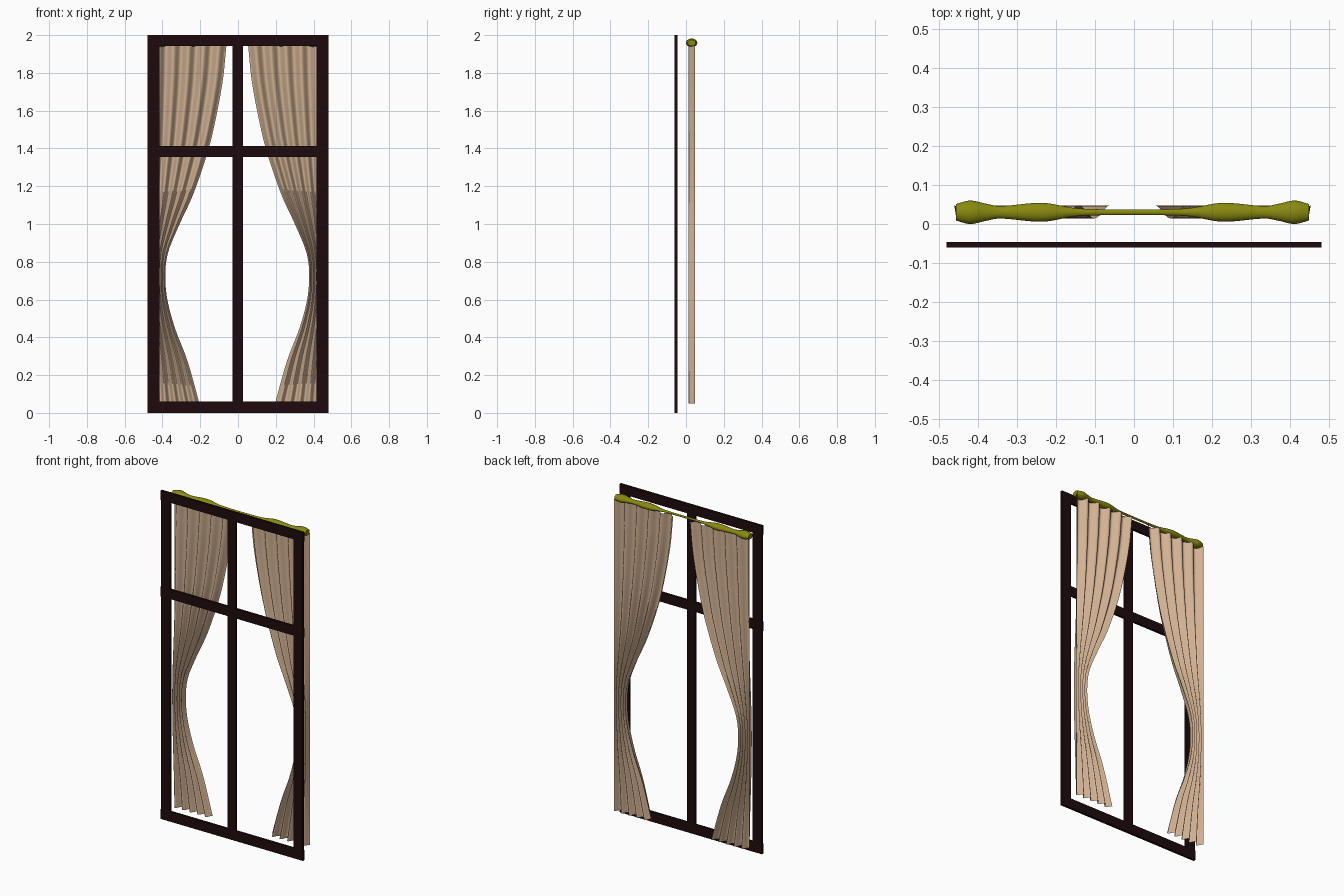
import bpy, bmesh, math

cube = bpy.data.objects.get("Cube")
if cube:
    bpy.data.objects.remove(cube, do_unlink=True)


def material(name, rgb):
    m = bpy.data.materials.new(name)
    m.use_nodes = True
    m.diffuse_color = (*rgb, 1)
    bsdf = m.node_tree.nodes["Principled BSDF"]
    bsdf.inputs["Base Color"].default_value = (*rgb, 1)
    bsdf.inputs["Roughness"].default_value = 0.8
    return m


dark_wood = material("dark wood", (0.013, 0.003, 0.004))
beige_cloth = material("beige cloth", (0.64, 0.44, 0.29))
olive = material("olive", (0.25, 0.25, 0.005))


def make_object(name, bm, mat, smooth=False):
    mesh = bpy.data.meshes.new(name)
    bm.to_mesh(mesh)
    bm.free()
    mesh.materials.append(mat)
    obj = bpy.data.objects.new(name, mesh)
    bpy.context.collection.objects.link(obj)
    if smooth:
        bpy.ops.object.select_all(action='DESELECT')
        obj.select_set(True)
        bpy.context.view_layer.objects.active = obj
        bpy.ops.object.shade_smooth_by_angle(angle=math.radians(50))
    return obj


def bar(name, x0, x1, z0, z1, y0=-0.06, y1=-0.046):
    bm = bmesh.new()
    bmesh.ops.create_cube(bm, size=1)
    for v in bm.verts:
        v.co.x = x1 if v.co.x > 0 else x0
        v.co.y = y1 if v.co.y > 0 else y0
        v.co.z = z1 if v.co.z > 0 else z0
    return make_object(name, bm, dark_wood)


def smooth_curve(points, t):
    """Smooth interpolation through (position, value) points."""
    i = 0
    while i < len(points) - 2 and t > points[i + 1][0]:
        i += 1

    def slope(k):
        a, b = points[max(k - 1, 0)], points[min(k + 1, len(points) - 1)]
        return (b[1] - a[1]) / (b[0] - a[0])

    (p, a), (q, b) = points[i], points[i + 1]
    w = q - p
    u = (t - p) / w
    return ((2*u**3 - 3*u**2 + 1) * a + (u**3 - 2*u**2 + u) * w * slope(i)
            + (3*u**2 - 2*u**3) * b + (u**3 - u**2) * w * slope(i + 1))


def grid_faces(bm, rows, closed=False):
    for r0, r1 in zip(rows, rows[1:]):
        n = len(r0)
        for j in range(n if closed else n - 1):
            k = (j + 1) % n
            bm.faces.new((r0[j], r0[k], r1[k], r1[j]))


# Window frame
bar("left_stile", 0.415, 0.478, 0.01, 1.99)
bar("right_stile", -0.478, -0.415, 0.01, 1.99)
bar("centre_mullion", -0.03, 0.027, 0.03, 1.97)
bar("top_rail", -0.48, 0.48, 1.943, 2.0)
bar("bottom_rail", -0.48, 0.48, 0.0, 0.06)
bar("transom", -0.48, 0.48, 1.356, 1.414)

# Curtains: pleated sheets whose inner edge is gathered towards the side
inner_edge = [(0.05, 0.2), (0.28, 0.265), (0.45, 0.33), (0.6, 0.37),
              (0.73, 0.381), (0.85, 0.366), (1.0, 0.305), (1.15, 0.236),
              (1.36, 0.163), (1.5, 0.126), (1.75, 0.078), (1.95, 0.057)]
OUTER, CENTRE, PLEATS = 0.457, -0.004, 5


def curtain(name, side):
    bm = bmesh.new()
    rows = []
    steps, across = 60, PLEATS * 16
    for i in range(steps + 1):
        z = 0.05 + 1.9 * i / steps
        inner = smooth_curve(inner_edge, z)
        row = []
        for j in range(across + 1):
            u = j / across
            x = CENTRE + side * (OUTER + (inner - OUTER) * u)
            y = 0.031 + 0.0165 * math.cos(2 * math.pi * PLEATS * u)
            row.append(bm.verts.new((x, y, z)))
        rows.append(row)
    grid_faces(bm, rows)
    make_object(name, bm, beige_cloth, smooth=True)


curtain("left_curtain", 1)
curtain("right_curtain", -1)

# Curtain rod: turned profile, slightly flattened in height
rod_profile = [(0, 0.007), (0.1, 0.008), (0.15, 0.011), (0.23, 0.024),
               (0.34, 0.016), (0.375, 0.022), (0.415, 0.03), (0.452, 0.021)]
bm = bmesh.new()
rings = []
for i in range(-56, 57):
    x = 0.452 * i / 56
    r = smooth_curve(rod_profile, abs(x))
    rings.append([bm.verts.new((x + CENTRE, 0.03 + r * math.cos(a),
                                1.959 + 0.76 * r * math.sin(a)))
                  for a in (2 * math.pi * k / 24 for k in range(24))])
grid_faces(bm, rings, closed=True)
bm.faces.new(rings[0])
bm.faces.new(rings[-1])
bmesh.ops.recalc_face_normals(bm, faces=bm.faces)
make_object("curtain_rod", bm, olive, smooth=True)
